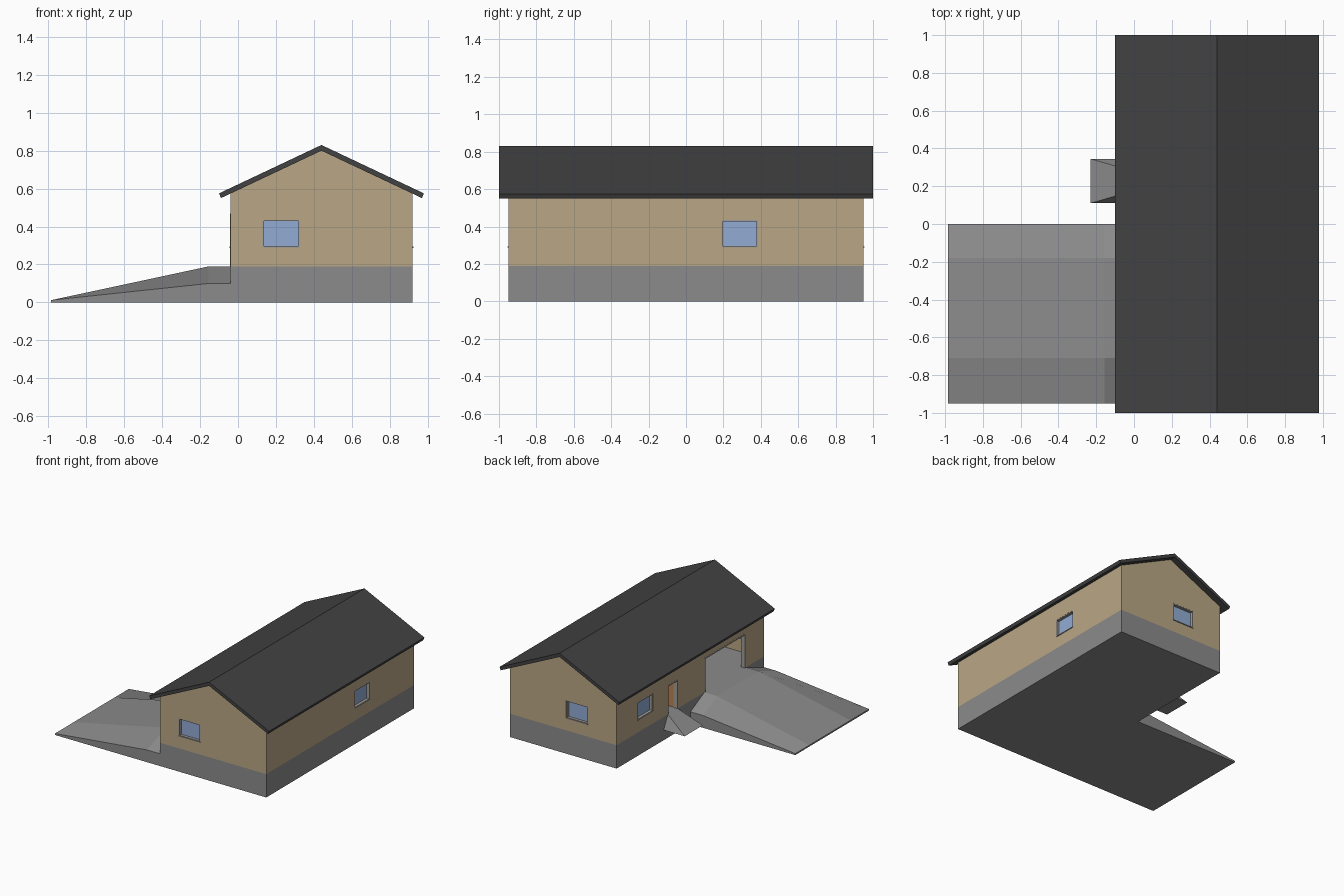
import bpy, bmesh

if "Cube" in bpy.data.objects:
    bpy.data.objects.remove(bpy.data.objects["Cube"])


def material(name, rgb):
    m = bpy.data.materials.new(name)
    m.diffuse_color = (*rgb, 1)
    m.use_nodes = True
    m.node_tree.nodes["Principled BSDF"].inputs["Base Color"].default_value = m.diffuse_color
    return m


TAN = material("tan_wall", (0.49, 0.39, 0.24))
DARK = material("dark_roof", (0.055, 0.055, 0.055))
GLASS = material("blue_glass", (0.29, 0.41, 0.66))
WOOD = material("wood", (0.5, 0.22, 0.08))
GREY = material("concrete", (0.26, 0.26, 0.26))
FRAME = material("frame_grey", (0.36, 0.34, 0.31))


def finish(name, bm, mat):
    bmesh.ops.recalc_face_normals(bm, faces=bm.faces)
    me = bpy.data.meshes.new(name)
    bm.to_mesh(me)
    bm.free()
    ob = bpy.data.objects.new(name, me)
    bpy.context.collection.objects.link(ob)
    if mat:
        me.materials.append(mat)
    return ob


def loft(name, rings, mat=None):
    """Skin matching closed rings of points and cap both ends."""
    bm = bmesh.new()
    vs = [[bm.verts.new(p) for p in r] for r in rings]
    n = len(rings[0])
    for a, b in zip(vs, vs[1:]):
        for i in range(n):
            j = (i + 1) % n
            bm.faces.new((a[i], a[j], b[j], b[i]))
    bm.faces.new(vs[0])
    bm.faces.new(vs[-1])
    return finish(name, bm, mat)


def prism(name, xz, y0, y1, mat=None):
    return loft(name, [[(x, y, z) for x, z in xz] for y in (y0, y1)], mat)


def box(name, x, y, z, mat=None):
    return prism(name, [(x[0], z[0]), (x[1], z[0]), (x[1], z[1]), (x[0], z[1])],
                 y[0], y[1], mat)


X0, X1, Y, FLOOR, T = -0.04, 0.92, 0.95, 0.19, 0.035

# Foundation, gabled walls and roof
box("foundation", (X0, X1), (-Y, Y), (0, FLOOR), GREY)
walls = prism("walls", [(X0, FLOOR), (X1, FLOOR), (X1, 0.574), (0.44, 0.80), (X0, 0.574)],
              -Y, Y, TAN)
prism("roof", [(-0.10, 0.575), (0.44, 0.83), (0.98, 0.575), (0.97, 0.55),
               (0.44, 0.80), (-0.09, 0.55)], -1, 1, DARK)


def cut(name, x, y, z):
    c = box(name + "_cutter", x, y, z)
    c.hide_render = True
    c.display_type = 'WIRE'
    m = walls.modifiers.new(name, 'BOOLEAN')
    m.operation, m.object, m.solver = 'DIFFERENCE', c, 'EXACT'


cut("interior", (X0 + T, X1 - T), (-Y + T, Y - T), (0.1, 1.0))


# Openings: along = range on the wall, depth measured inward from its outer face
def wall_box(fn, name, side, along, depth, z, *mat):
    axis, face, inward = side
    d = sorted(face + inward * k for k in depth)
    x, y = (along, d) if axis == 'x' else (d, along)
    return fn(name, x, y, z, *mat)


def frame(name, side, a, z, w, depth, bottom=True):
    parts = [("left", (a[0], a[0] + w), z), ("right", (a[1] - w, a[1]), z),
             ("top", (a[0] + w, a[1] - w), (z[1] - w, z[1]))]
    if bottom:
        parts.append(("bottom", (a[0] + w, a[1] - w), (z[0], z[0] + w)))
    for label, al, zz in parts:
        wall_box(box, f"{name}_frame_{label}", side, al, depth, zz, FRAME)


FRONT, BACK = ('x', -Y, 1), ('x', Y, -1)
RIGHT, LEFT = ('y', X1, -1), ('y', X0, 1)

# Windows
WZ = (0.29, 0.435)
for name, side, a in (("front_window", FRONT, (0.13, 0.325)),
                      ("back_window", BACK, (0.22, 0.415)),
                      ("right_window", RIGHT, (0.19, 0.385)),
                      ("left_window", LEFT, (0.485, 0.68))):
    wall_box(cut, name, side, a, (-0.05, 0.06), WZ)
    wall_box(box, name + "_glass", side, a, (0.024, 0.03), WZ, GLASS)
    frame(name, side, a, WZ, 0.007, (0.001, T))
    wall_box(box, name + "_sill", side, a, (-0.004, 0.024), (0.287, 0.294), FRAME)

# Doorways on the left wall
for name, a, z1, w in (("large_door", (-0.71, -0.18), 0.47, 0.012),
                       ("small_door", (0.16, 0.295), 0.425, 0.009)):
    wall_box(cut, name, LEFT, a, (-0.05, 0.06), (0.1, z1))
    frame(name, LEFT, a, (FLOOR, z1), w, (-0.001, T), False)
box("open_door_leaf", (0.0, 0.12), (0.155, 0.163), (FLOOR, 0.415), WOOD)

# Wide vehicle ramp with falling shoulders
loft("vehicle_ramp", [[(-0.985, y, 0), (-0.985, y, 0.012), (-0.155, y, h), (X0, y, h), (X0, y, 0)]
                      for y, h in ((-Y, 0.10), (-0.71, FLOOR), (-0.18, FLOOR), (0, 0.10))], GREY)

# Small entrance ramp
bm = bmesh.new()
for p in ((-0.23, 0.11, 0.083), (-0.23, 0.345, 0.083), (X0, 0.345, 0.083),
          (X0, 0.11, 0.083), (X0, 0.165, FLOOR), (X0, 0.29, FLOOR)):
    bm.verts.new(p)
bmesh.ops.convex_hull(bm, input=bm.verts)
finish("entrance_ramp", bm, GREY)
